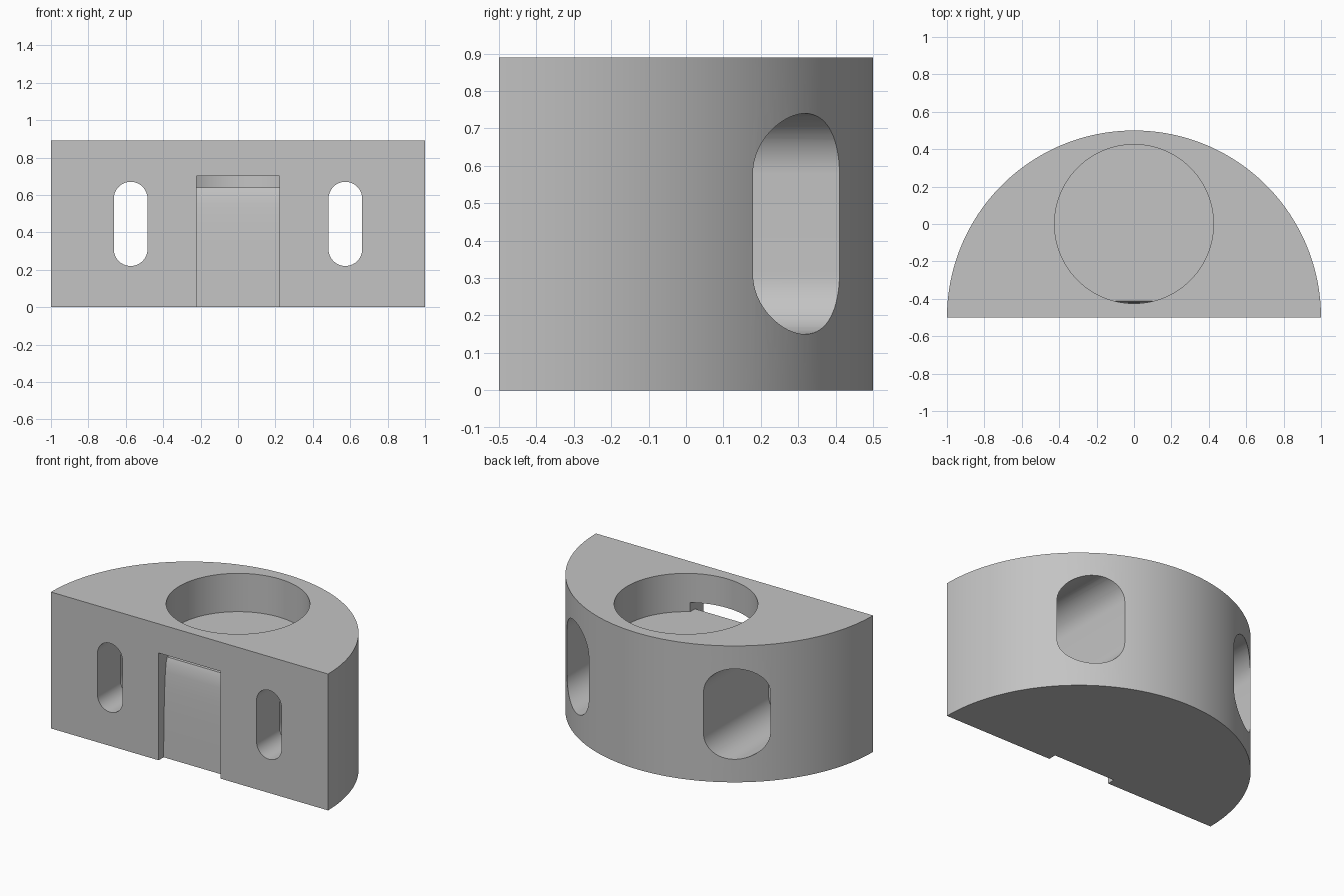
import bpy, bmesh, math
from mathutils import Vector

cube = bpy.data.objects.get("Cube")
if cube:
    bpy.data.objects.remove(cube, do_unlink=True)

HEIGHT = 0.89
FLOOR = 0.64      # pocket floor height


def material(name, rgb):
    m = bpy.data.materials.new(name)
    m.use_nodes = True
    m.diffuse_color = (*rgb, 1)
    m.node_tree.nodes["Principled BSDF"].inputs["Base Color"].default_value = (*rgb, 1)
    return m


grey = material("plain grey", (0.55, 0.55, 0.55))


def prism(name, outline, offset):
    """Extrude a closed 3D outline along an offset vector."""
    bm = bmesh.new()
    face = bm.faces.new([bm.verts.new(p) for p in outline])
    ext = bmesh.ops.extrude_face_region(bm, geom=[face])
    verts = [g for g in ext["geom"] if isinstance(g, bmesh.types.BMVert)]
    bmesh.ops.translate(bm, verts=verts, vec=Vector(offset))
    bmesh.ops.recalc_face_normals(bm, faces=bm.faces)
    mesh = bpy.data.meshes.new(name)
    bm.to_mesh(mesh)
    bm.free()
    mesh.materials.append(grey)
    obj = bpy.data.objects.new(name, mesh)
    bpy.context.collection.objects.link(obj)
    return obj


def arc(cx, cy, r, start, end, n):
    return [(cx + r * math.cos(math.radians(start + (end - start) * i / n)),
             cy + r * math.sin(math.radians(start + (end - start) * i / n)))
            for i in range(n + 1)]


def slot(name, x, r, y0, y1):
    """Upright rounded slot running along y."""
    pts = arc(x, 0.58, r, 0, 180, 32) + arc(x, 0.31, r, 180, 360, 32)
    return prism(name, [(px, y0, pz) for px, pz in pts], (0, y1 - y0, 0))


# Half-round body
body = prism("half_round_block",
             [(x, y, 0) for x, y in arc(0, -0.5, 1, 0, 180, 96)], (0, 0, HEIGHT))

# Round pocket in the top
cutters = [prism("pocket_cutter",
                 [(x, y, FLOOR) for x, y in arc(0, 0, 0.425, 0, 360, 96)[:-1]],
                 (0, 0, 0.5))]

# Front groove with a leaning back face, opening into the pocket at its top
groove = [(-0.6, -0.1), (-0.45, -0.1), (-0.447, 0.1), (-0.443, 0.3), (-0.437, 0.45),
          (-0.43, 0.55), (-0.422, 0.61), (-0.411, FLOOR), (-0.2, FLOOR),
          (-0.2, 0.7), (-0.6, 0.7)]
cutters.append(prism("groove_cutter", [(-0.223, y, z) for y, z in groove], (0.446, 0, 0)))

# Mounting slots: narrow from the front, wide recess from the back
for side in (-1, 1):
    cutters.append(slot("screw_slot_cutter", side * 0.574, 0.09, -0.7, 0.0))
    cutters.append(slot("head_recess_cutter", side * 0.574, 0.16, -0.26, 0.8))

for c in cutters:
    c.hide_render = True
    mod = body.modifiers.new(c.name, "BOOLEAN")
    mod.operation = "DIFFERENCE"
    mod.solver = "EXACT"
    mod.object = c

# Apply the cuts and discard the cutters
bpy.context.view_layer.update()
result = bpy.data.meshes.new_from_object(
    body.evaluated_get(bpy.context.evaluated_depsgraph_get()))
body.modifiers.clear()
body.data = result
result.materials.clear()
result.materials.append(grey)
for p in result.polygons:
    p.material_index = 0
for c in cutters:
    bpy.data.objects.remove(c, do_unlink=True)

# Smooth curved walls, sharp rims
bpy.ops.object.select_all(action="DESELECT")
body.select_set(True)
bpy.context.view_layer.objects.active = body
bpy.ops.object.shade_smooth_by_angle(angle=math.radians(30))
